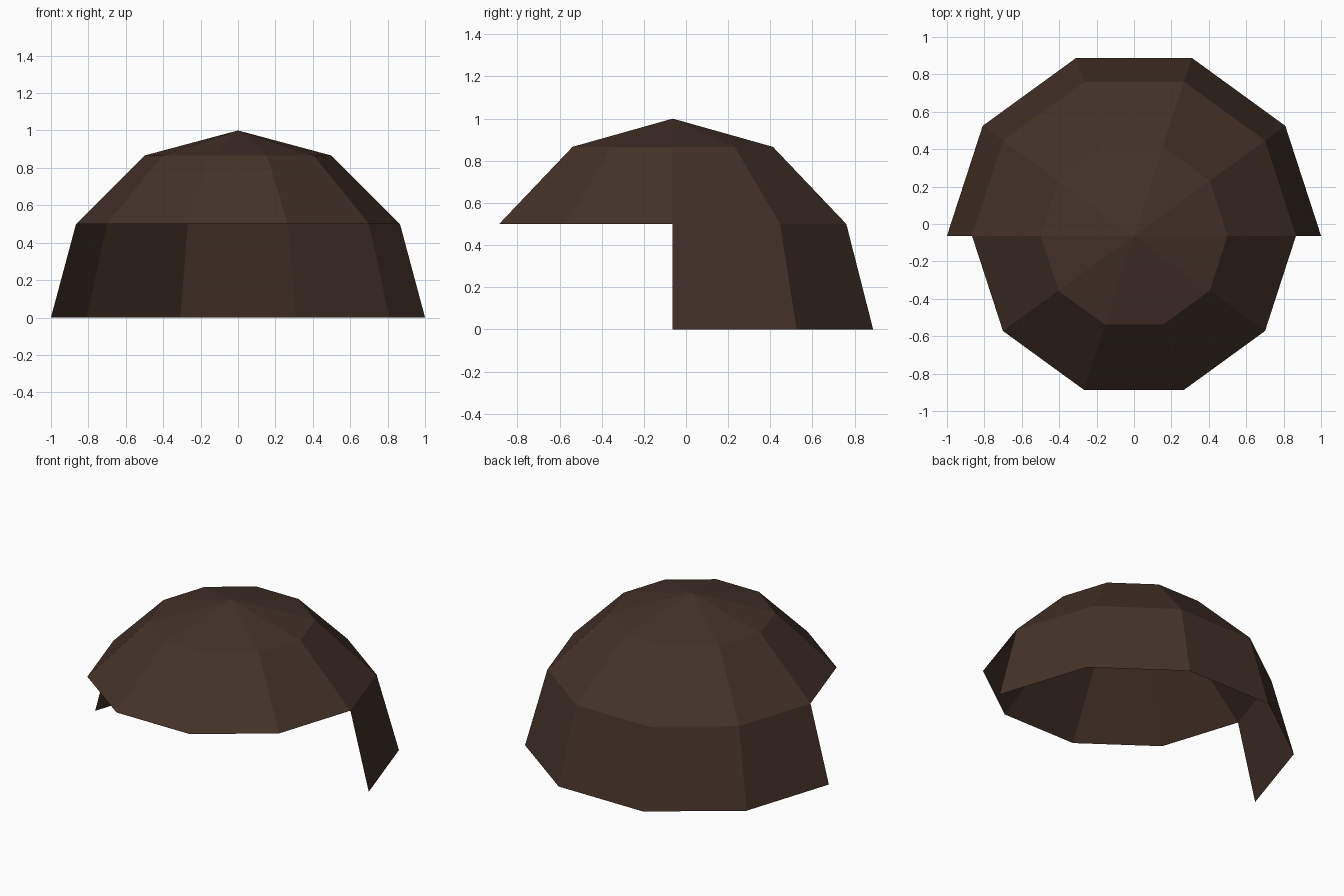
import bpy, bmesh, math

if "Cube" in bpy.data.objects:
    bpy.data.objects.remove(bpy.data.objects["Cube"])

SIDES = 10          # flat facets around the dome
RINGS = 3           # bands from crown to rim, 30 degrees each
CENTRE_Y = -0.063

brown = bpy.data.materials.new("dark brown")
brown.diffuse_color = (0.057, 0.032, 0.022, 1)
brown.use_nodes = True
brown.node_tree.nodes["Principled BSDF"].inputs["Base Color"].default_value = brown.diffuse_color

bm = bmesh.new()

# Rings of the dome, from just below the crown down to the rim
crown = bm.verts.new((0, CENTRE_Y, 1))
rings = []
for r in range(1, RINGS + 1):
    polar = math.radians(30 * r)
    rings.append([bm.verts.new((math.sin(polar) * math.cos(a),
                                CENTRE_Y + math.sin(polar) * math.sin(a),
                                math.cos(polar)))
                  for a in (math.tau * i / SIDES for i in range(SIDES))])

for i in range(SIDES):
    j = (i + 1) % SIDES
    # Crown fan and upper band go all the way round
    bm.faces.new((crown, rings[0][i], rings[0][j]))
    bm.faces.new((rings[0][i], rings[1][i], rings[1][j], rings[0][j]))
    # Lower band covers only the back half, leaving the front open
    if i < SIDES // 2:
        bm.faces.new((rings[1][i], rings[2][i], rings[2][j], rings[1][j]))

# Remove the unused rim points at the front
bmesh.ops.delete(bm, geom=[v for v in bm.verts if not v.link_faces], context='VERTS')

mesh = bpy.data.meshes.new("hair_cap")
bm.to_mesh(mesh)
bm.free()
mesh.materials.append(brown)
cap = bpy.data.objects.new("hair_cap", mesh)
bpy.context.collection.objects.link(cap)
